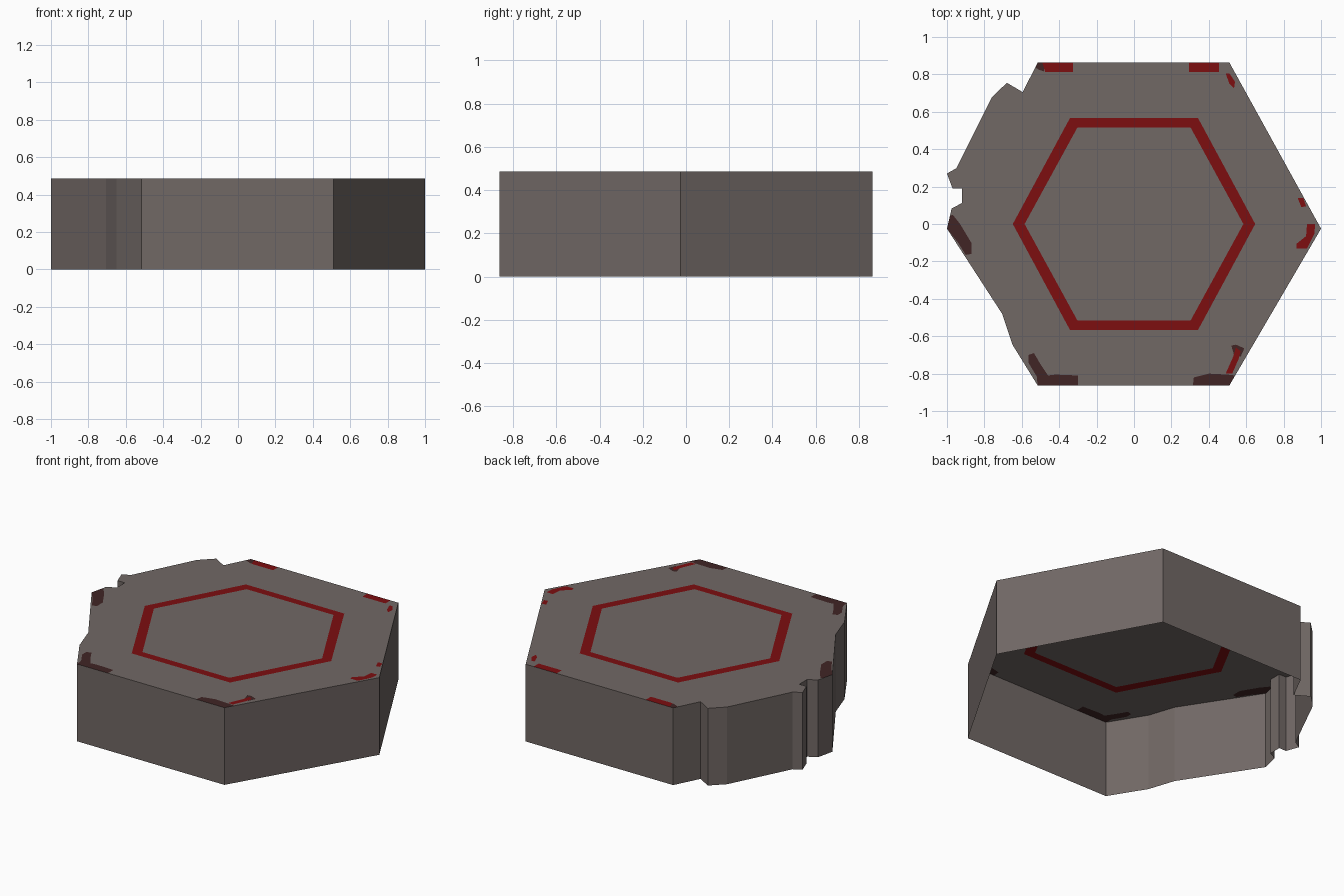
import bpy, bmesh
from mathutils import Vector
from mathutils.geometry import delaunay_2d_cdt

if "Cube" in bpy.data.objects:
    bpy.data.objects.remove(bpy.data.objects["Cube"])

H = 0.485  # height of the tile


def material(name, rgb):
    m = bpy.data.materials.new(name)
    m.diffuse_color = (*rgb, 1)
    m.use_nodes = True
    m.node_tree.nodes["Principled BSDF"].inputs["Base Color"].default_value = m.diffuse_color
    return m


MATS = [material("stone grey", (0.165, 0.138, 0.130)),
        material("deep red", (0.205, 0.0044, 0.005)),
        material("dark maroon", (0.052, 0.018, 0.018))]
GREY, RED, DARK = range(3)


def hexagon(rx, cx, cy):
    return [(rx, 0), (cx, cy), (-cx, cy), (-rx, 0), (-cx, -cy), (cx, -cy)]


# Broken hexagonal outline, chipped on the left side
outline = [(1, -.025), (.51, .863), (-.515, .863), (-.595, .705), (-.68, .755),
           (-.76, .677), (-.95, .298), (-1, .27), (-.97, .19), (-.92, .19),
           (-.92, .112), (-.975, .083), (-1, -.025), (-.705, -.48),
           (-.65, -.645), (-.515, -.863), (.51, -.863)]

# Painted regions on the top; later ones win
regions = [
    (GREY, outline),
    # hexagonal ring
    (RED, hexagon(.648, .342, .567)),
    (GREY, hexagon(.585, .302, .517)),
    # back edge marks
    (DARK, [(-.515, .863), (-.48, .863), (-.48, .815), (-.51, .825), (-.53, .84)]),
    (RED, [(-.49, .863), (-.325, .863), (-.325, .813), (-.475, .813)]),
    (RED, [(.295, .863), (.455, .863), (.455, .813), (.295, .813)]),
    (RED, [(.49, .805), (.51, .805), (.54, .76), (.535, .725), (.51, .75)]),
    # right corner marks
    (RED, [(.875, .14), (.905, .14), (.92, .095), (.895, .09)]),
    (RED, [(.925, 0), (.968, 0), (.965, -.05), (.925, -.13), (.87, -.13),
           (.87, -.105), (.92, -.065)]),
    # front right marks
    (DARK, [(.315, -.863), (.51, -.863), (.54, -.81), (.5, -.805), (.4, -.8), (.32, -.82)]),
    (DARK, [(.52, -.65), (.545, -.645), (.59, -.665), (.57, -.71), (.535, -.7)]),
    (RED, [(.49, -.8), (.525, -.8), (.56, -.72), (.57, -.68), (.545, -.66),
           (.53, -.71)]),
    # front left mark
    (DARK, [(-.515, -.863), (-.3, -.863), (-.3, -.81), (-.42, -.805), (-.46, -.81),
            (-.5, -.75), (-.535, -.69), (-.565, -.7), (-.565, -.74), (-.52, -.815)]),
    # left corner mark
    (DARK, [(-1, -.025), (-.985, .04), (-.97, .05), (-.93, 0), (-.87, -.1),
            (-.87, -.16), (-.9, -.165), (-.94, -.1)]),
]


def ccw(p):
    area = sum(a[0] * b[1] - b[0] * a[1] for a, b in zip(p, p[1:] + p[:1]))
    return p if area > 0 else p[::-1]


# Cut all regions into one flat cap
coords, loops = [], []
for _, poly in regions:
    start = len(coords)
    coords += [Vector(p) for p in ccw(poly)]
    loops.append(list(range(start, len(coords))))
verts, _, faces, _, _, origin = delaunay_2d_cdt(coords, [], loops, 1, 1e-4)

bm = bmesh.new()
bv = [bm.verts.new((v.x, v.y, H)) for v in verts]
for f, src in zip(faces, origin):
    if 0 in src:  # inside the outline
        face = bm.faces.new([bv[i] for i in f])
        face.normal_update()
        if face.normal.z < 0:
            face.normal_flip()
        face.material_index = regions[max(src)][0]
bmesh.ops.delete(bm, geom=[v for v in bm.verts if not v.link_faces], context='VERTS')

# Side walls dropped from the rim; the bottom stays open
rim = [e for e in bm.edges if e.is_boundary]
new = bmesh.ops.extrude_edge_only(bm, edges=rim)["geom"]
for g in new:
    if isinstance(g, bmesh.types.BMVert):
        g.co.z = 0
bm.normal_update()
for f in bm.faces:
    if abs(f.normal.z) < .5:
        f.material_index = GREY
bmesh.ops.recalc_face_normals(bm, faces=bm.faces[:])
if sum(f.normal.z * f.calc_area() for f in bm.faces) < 0:
    bmesh.ops.reverse_faces(bm, faces=bm.faces[:])

mesh = bpy.data.meshes.new("hex_tile")
bm.to_mesh(mesh)
bm.free()
for m in MATS:
    mesh.materials.append(m)
bpy.context.collection.objects.link(bpy.data.objects.new("hex_tile", mesh))
